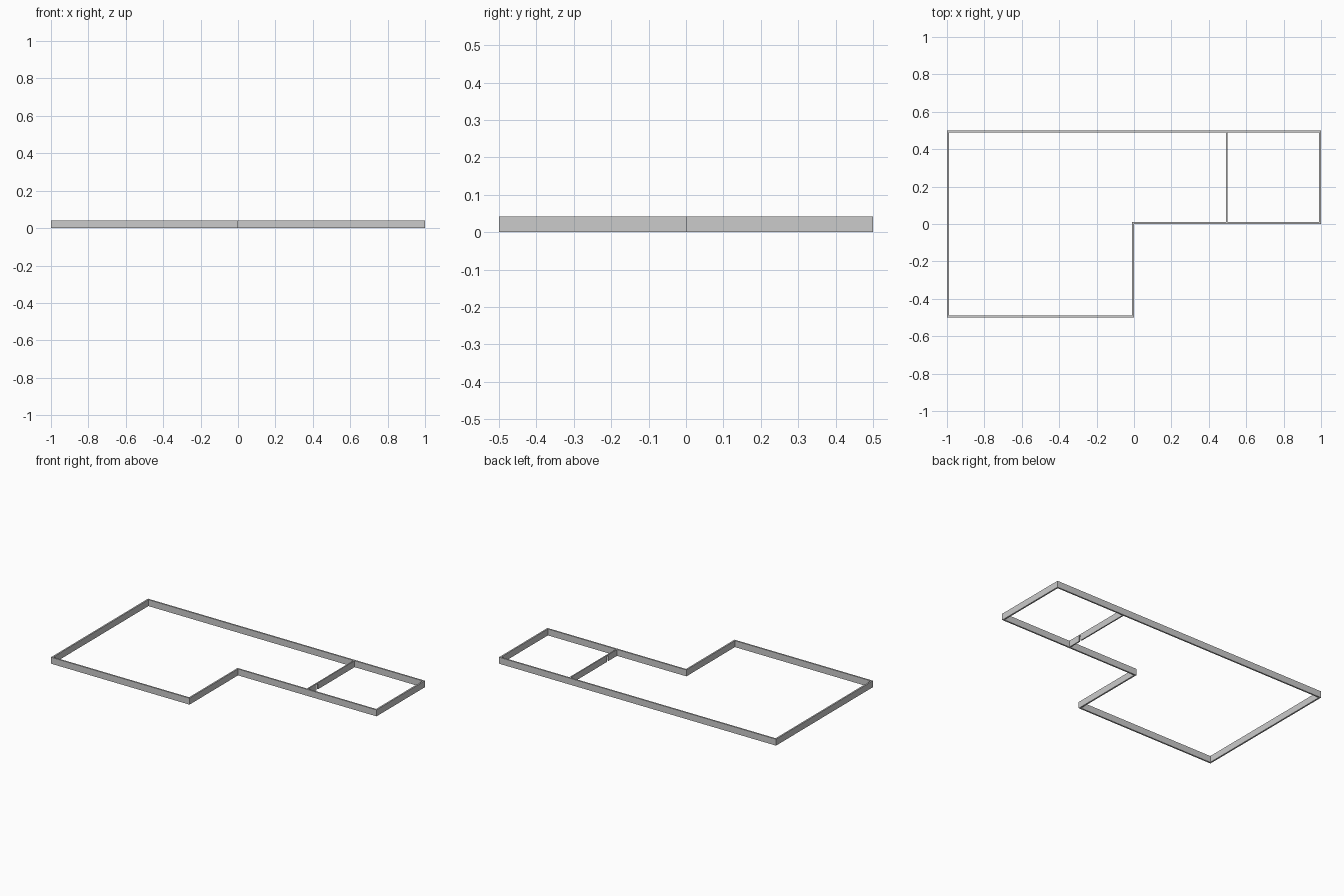
import bpy, bmesh

if "Cube" in bpy.data.objects:
    bpy.data.objects.remove(bpy.data.objects["Cube"])

H = 0.042   # wall height
T = 0.010   # wall thickness


def extrude_faces(name, polys, height, base=0.0):
    """Join flat polygons sharing corners and extrude them upward."""
    bm = bmesh.new()
    for poly in polys:
        bm.faces.new([bm.verts.new((x, y, base)) for x, y in poly])
    bmesh.ops.remove_doubles(bm, verts=bm.verts, dist=1e-5)
    ret = bmesh.ops.extrude_face_region(bm, geom=bm.faces[:], use_keep_orig=True)
    top = [v for v in ret["geom"] if isinstance(v, bmesh.types.BMVert)]
    bmesh.ops.translate(bm, verts=top, vec=(0, 0, height))
    bmesh.ops.recalc_face_normals(bm, faces=bm.faces)
    mesh = bpy.data.meshes.new(name)
    bm.to_mesh(mesh)
    bm.free()
    obj = bpy.data.objects.new(name, mesh)
    bpy.context.collection.objects.link(obj)
    return obj


def box(name, x0, x1, y0, y1, z0, z1):
    return extrude_faces(name, [[(x0, y0), (x1, y0), (x1, y1), (x0, y1)]], z1 - z0, z0)


# Outer walls: mitred ring around the L-shaped plan
outer = [(-1, -0.5), (0, -0.5), (0, 0), (1, 0), (1, 0.5), (-1, 0.5)]
inner = [(-1 + T, -0.5 + T), (-T, -0.5 + T), (-T, T),
         (1 - T, T), (1 - T, 0.5 - T), (-1 + T, 0.5 - T)]
n = len(outer)
extrude_faces("outer_walls",
              [[outer[i], outer[(i + 1) % n], inner[(i + 1) % n], inner[i]]
               for i in range(n)], H)

# Partition with a doorway: profile in the y-z plane, extruded along x
door_y0, door_y1, door_h = 0.097, 0.113, 0.035
profile = [(T, 0), (door_y0, 0), (door_y0, door_h), (door_y1, door_h),
           (door_y1, 0), (0.5 - T, 0), (0.5 - T, H), (T, H)]
partition = extrude_faces("partition_wall", [profile], 0.008)
for v in partition.data.vertices:
    y, z, x = v.co
    v.co = (0.491 + x, y, z)
